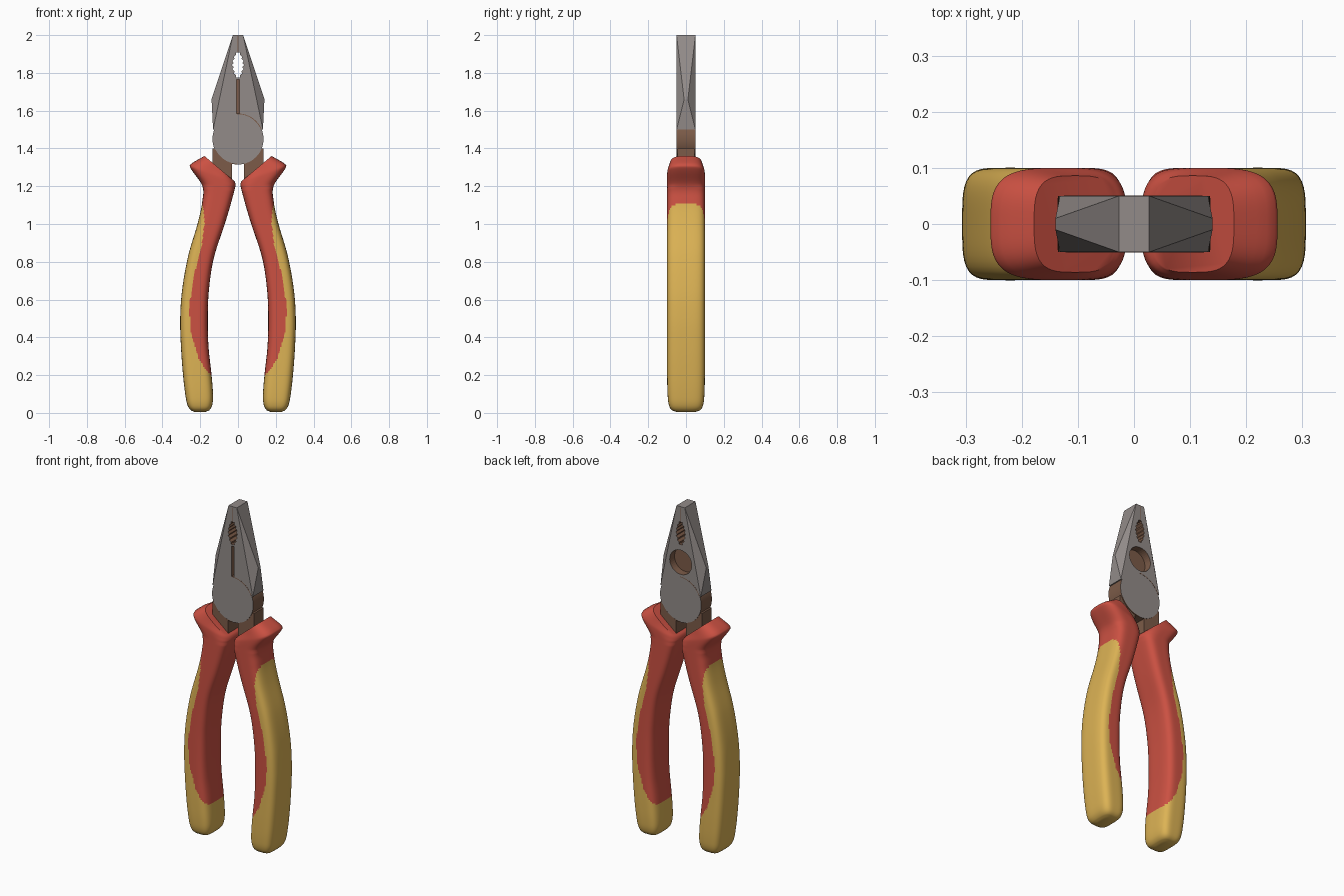
import bpy, bmesh, math
from mathutils import Vector

if "Cube" in bpy.data.objects:
    bpy.data.objects.remove(bpy.data.objects["Cube"])


def material(name, rgb):
    m = bpy.data.materials.new(name)
    m.diffuse_color = (*rgb, 1)
    m.use_nodes = True
    m.node_tree.nodes["Principled BSDF"].inputs["Base Color"].default_value = m.diffuse_color
    return m


STEEL = material("grey steel", (0.29, 0.26, 0.25))
BROWN = material("brown inner steel", (0.20, 0.105, 0.065))
RED = material("red rubber", (0.60, 0.082, 0.055))
YELLOW = material("yellow rubber", (0.72, 0.45, 0.09))


def finish(name, bm, mats):
    bmesh.ops.recalc_face_normals(bm, faces=bm.faces[:])
    me = bpy.data.meshes.new(name)
    bm.to_mesh(me)
    bm.free()
    ob = bpy.data.objects.new(name, me)
    bpy.context.collection.objects.link(ob)
    for m in mats:
        me.materials.append(m)
    return ob


def activate(ob):
    bpy.ops.object.select_all(action='DESELECT')
    ob.select_set(True)
    bpy.context.view_layer.objects.active = ob


def prism(name, pts, y0, y1, mats, idx=0):
    """Extrude an (x, z) outline from y0 to y1."""
    bm = bmesh.new()
    a = [bm.verts.new((x, y0, z)) for x, z in pts]
    b = [bm.verts.new((x, y1, z)) for x, z in pts]
    n = len(pts)
    bm.faces.new(a)
    bm.faces.new(b[::-1])
    for i in range(n):
        bm.faces.new((a[i], b[i], b[(i + 1) % n], a[(i + 1) % n]))
    for f in bm.faces:
        f.material_index = idx
    return finish(name, bm, mats)


def rect(x0, x1, z0, z1):
    return [(x0, z0), (x1, z0), (x1, z1), (x0, z1)]


def circle(cz, r, n):
    return [(r * math.cos(2 * math.pi * i / n), cz + r * math.sin(2 * math.pi * i / n))
            for i in range(n)]


# Jaws: faceted wedge with an apex ridge on each side
bm = bmesh.new()
for sx in (-1, 1):
    for sy in (-1, 1):
        for x, y, z in ((0.027, 0.05, 2), (0.14, 0.01, 1.66), (0.132, 0.05, 1.5)):
            bm.verts.new((sx * x, sy * y, z))
bmesh.ops.convex_hull(bm, input=bm.verts[:])
bmesh.ops.dissolve_limit(bm, angle_limit=0.01, verts=bm.verts[:], edges=bm.edges[:])
jaws = finish("jaws", bm, [STEEL, BROWN])

# Cutters: toothed pipe grip, front cutting slit, round recess behind
side = []
for i in range(13):
    t = i / 12
    w = 0.012 + 0.02 * math.sin(math.pi * t) - (0.008 if i % 2 and 0 < i < 12 else 0)
    side.append((w, 1.775 + 0.133 * t))
grip_hole = side + [(-x, z) for x, z in reversed(side)]
SM = [STEEL, BROWN]
cutters = [
    prism("grip_cutter", grip_hole, -0.07, 0.07, SM, 1),
    prism("slit_cutter", rect(-0.009, 0.009, 1.585, 1.765), -0.07, -0.025, SM, 1),
    prism("recess_cutter", circle(1.67, 0.072, 40), 0.005, 0.07, SM, 1),
]
activate(jaws)
for c in cutters:
    c.hide_render = True
    mod = jaws.modifiers.new("cut", 'BOOLEAN')
    mod.operation = 'DIFFERENCE'
    mod.solver = 'EXACT'
    mod.object = c
    bpy.ops.object.modifier_apply(modifier=mod.name)
for c in cutters:
    bpy.data.objects.remove(c)

# Pivot disc: grey faces, brown rim
disc = prism("pivot_disc", circle(1.45, 0.135, 64), -0.05, 0.05, SM)
for p in disc.data.polygons:
    p.material_index = 0 if abs(p.normal.y) > 0.5 else 1
activate(disc)
bpy.ops.object.shade_smooth_by_angle(angle=math.radians(35))

# Joint and jaw seams on both faces, tangs on both sides
for s, tag in ((1, "front"), (-1, "back")):
    y0, y1 = -s * 0.0506, -s * 0.049
    for part, a0, a1 in (("upper", 22, 92), ("lower", 205, 268)):
        arc = []
        for r, order in ((0.131, range(15)), (0.135, range(14, -1, -1))):
            for i in order:
                a = math.radians(a0 + (a1 - a0) * i / 14)
                arc.append((s * r * math.cos(a), 1.45 + r * math.sin(a)))
        prism(f"{part}_joint_seam_{tag}", arc, y0, y1, [BROWN])
    prism(f"jaw_seam_{tag}", rect(-0.0015, 0.0015, 1.908, 1.995), y0, y1, [BROWN])
    name = "tang_right" if s > 0 else "tang_left"
    prism(name, rect(*sorted((s * 0.032, s * 0.136)), 1.2, 1.4), -0.046, 0.046, [BROWN])

# Handle sections: inner x, z, outer x, z, half depth
KEYS = [Vector(k) for k in (
    (0.175, 0.004, 0.228, 0.004, 0.045), (0.152, 0.014, 0.25, 0.014, 0.074),
    (0.137, 0.04, 0.267, 0.04, 0.09), (0.132, 0.09, 0.278, 0.09, 0.097),
    (0.14, 0.2, 0.291, 0.2, 0.1), (0.156, 0.35, 0.302, 0.35, 0.1),
    (0.16, 0.5, 0.306, 0.5, 0.1), (0.154, 0.65, 0.296, 0.65, 0.1),
    (0.128, 0.82, 0.264, 0.83, 0.1), (0.07, 1.0, 0.212, 1.01, 0.1),
    (0.04, 1.1, 0.189, 1.12, 0.1), (0.016, 1.19, 0.19, 1.205, 0.1),
    (0.013, 1.212, 0.25, 1.293, 0.1), (0.018, 1.226, 0.252, 1.315, 0.098),
    (0.032, 1.238, 0.178, 1.36, 0.086))]

# Red/yellow border on the handles: z, x
BORDER = [(0.19, 0.12), (0.21, 0.155), (0.28, 0.205), (0.42, 0.248), (0.55, 0.26),
          (0.72, 0.235), (0.9, 0.19), (1.0, 0.178), (1.08, 0.182), (1.125, 0.195)]


def border_x(z):
    if z <= BORDER[0][0]:
        return -1
    for (z0, x0), (z1, x1) in zip(BORDER, BORDER[1:]):
        if z <= z1:
            return x0 + (x1 - x0) * (z - z0) / (z1 - z0)
    return 9


def smooth_sections(keys):
    mid = [Vector(((k[0] + k[2]) / 2, (k[1] + k[3]) / 2)) for k in keys]
    t = [0]
    for a, b in zip(mid, mid[1:]):
        t.append(t[-1] + (b - a).length)
    last = len(keys) - 1
    tan = []
    for i in range(len(keys)):
        a, b = max(i - 1, 0), min(i + 1, last)
        tan.append((keys[b] - keys[a]) / (t[b] - t[a]))
    out = []
    for i in range(last):
        h = t[i + 1] - t[i]
        n = max(3, round(h / 0.011))
        for j in range(n):
            u = j / n
            out.append(keys[i] * (2*u**3 - 3*u*u + 1) + tan[i] * h * (u**3 - 2*u*u + u)
                       + keys[i + 1] * (3*u*u - 2*u**3) + tan[i + 1] * h * (u**3 - u*u))
    return out + [keys[-1]]


# Handle grips: lofted rounded boxes, mirrored
RING = 72
for s, name in ((1, "handle_right"), (-1, "handle_left")):
    bm = bmesh.new()
    rings = []
    for xi, zi, xo, zo, hy in smooth_sections(KEYS):
        n = 4 if zo < 1.2 else 3.4
        ring = []
        for k in range(RING):
            a = 2 * math.pi * k / RING
            c, q = math.cos(a), math.sin(a)
            r = (abs(c) ** n + abs(q) ** n) ** (-1 / n)
            u, v = r * c, r * q
            ring.append(bm.verts.new((s * ((xi + xo) / 2 + (xo - xi) / 2 * u), hy * v,
                                      (zi + zo) / 2 + (zo - zi) / 2 * u)))
        rings.append(ring)
    for a, b in zip(rings, rings[1:]):
        for k in range(RING):
            m = (k + 1) % RING
            bm.faces.new((a[k], a[m], b[m], b[k]))
    bm.faces.new(rings[0])
    bm.faces.new(rings[-1])
    for f in bm.faces:
        c = f.calc_center_median()
        f.material_index = 1 if s * c.x > border_x(c.z) else 0
    grip = finish(name, bm, [RED, YELLOW])
    activate(grip)
    bpy.ops.object.shade_smooth_by_angle(angle=math.radians(50))
